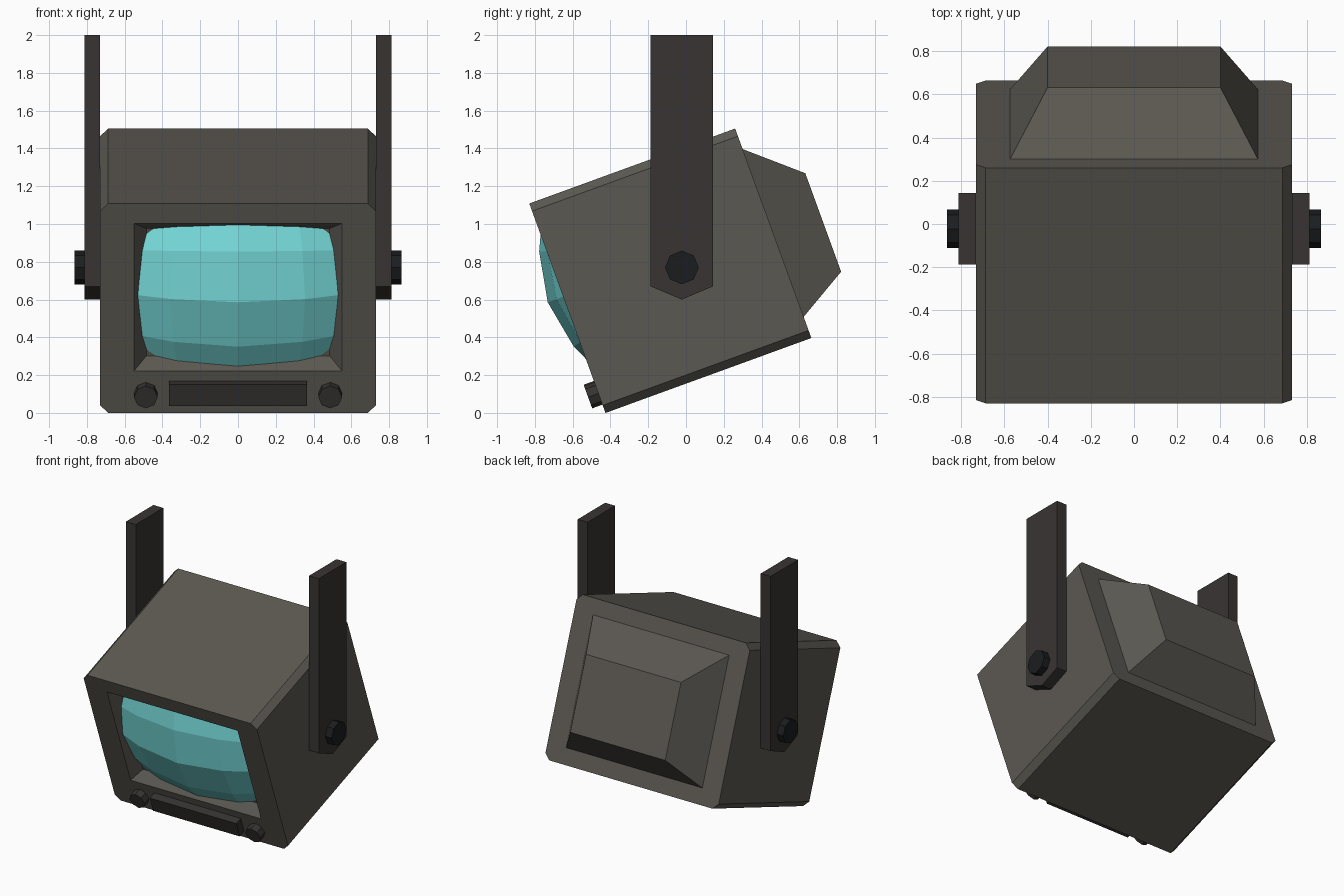
import bpy, bmesh, math

if "Cube" in bpy.data.objects:
    bpy.data.objects.remove(bpy.data.objects["Cube"])

TILT, CENTRE = math.radians(20), (0, -0.083, 0.7525)


def material(name, rgb):
    m = bpy.data.materials.new(name)
    m.diffuse_color = (*rgb, 1)
    m.use_nodes = True
    m.node_tree.nodes["Principled BSDF"].inputs["Base Color"].default_value = m.diffuse_color
    return m


CASE = material("case_grey", (0.105, 0.098, 0.083))
STEEL = material("bracket_grey", (0.04, 0.034, 0.033))
DARK = material("control_grey", (0.035, 0.033, 0.03))
BLACK = material("bolt_black", (0.011, 0.012, 0.013))
GLASS = material("screen_cyan", (0.2, 0.76, 0.76))


def finish(name, bm, mat, tilted):
    bmesh.ops.recalc_face_normals(bm, faces=bm.faces)
    me = bpy.data.meshes.new(name)
    bm.to_mesh(me)
    bm.free()
    me.materials.append(mat)
    ob = bpy.data.objects.new(name, me)
    bpy.context.collection.objects.link(ob)
    if tilted:
        ob.location, ob.rotation_euler = CENTRE, (TILT, 0, 0)
    return ob


def join_rings(bm, a, b):
    n = len(a)
    for i in range(n):
        bm.faces.new((a[i], a[(i + 1) % n], b[(i + 1) % n], b[i]))


def loft(name, ring_a, ring_b, mat, tilted=True):
    bm = bmesh.new()
    a, b = ([bm.verts.new(p) for p in r] for r in (ring_a, ring_b))
    join_rings(bm, a, b)
    bm.faces.new(a)
    bm.faces.new(b)
    return finish(name, bm, mat, tilted)


def rect(x, y, z0, z1):
    return [(x, y, z1), (x, y, z0), (-x, y, z0), (-x, y, z1)]


def octagon(r):
    return [(r * math.cos(i * math.pi / 4), r * math.sin(i * math.pi / 4)) for i in range(8)]


# Case: chamfered box with a tapered screen recess in the front
W, D, H, C = 0.73, 0.58, 0.59, 0.043
outline = [(W, H - C), (W, C - H), (W - C, -H), (C - W, -H),
           (-W, C - H), (-W, H - C), (C - W, H), (W - C, H)]
bm = bmesh.new()
front, back = ([bm.verts.new((x, y, z)) for x, z in outline] for y in (-D, D))
hole = [bm.verts.new(p) for p in rect(0.55, -D, -0.353, 0.477)]
floor = [bm.verts.new(p) for p in rect(0.485, -0.50, -0.297, 0.42)]
join_rings(bm, front, back)
join_rings(bm, hole, floor)
bm.faces.new(back)
bm.faces.new(floor)
for i in range(4):
    a, b, c = front[2 * i], front[2 * i + 1], front[(2 * i + 2) % 8]
    bm.faces.new((a, b, hole[(i + 1) % 4], hole[i]))
    bm.faces.new((b, c, hole[(i + 1) % 4]))
finish("case", bm, CASE, True)

# Rear tube housing
loft("rear_housing", rect(0.575, D - 0.002, -0.472, 0.476), rect(0.40, 0.848, -0.314, 0.241), CASE)

# Bulging screen: 4 x 4 facets on a shallow dome
steps = (-1, -0.67, 0, 0.67, 1)
bm = bmesh.new()
grid = []
for b in steps:
    row = []
    for a in steps:
        x = a * (0.53 - 0.045 * b * b)
        z = b * (0.40 - 0.04 * a * a)
        y = -0.667 + 0.11 * ((x / 0.53) ** 2 + (z / 0.40) ** 2)
        row.append(bm.verts.new((x, y, z + 0.065)))
    grid.append(row)
for j in range(4):
    for i in range(4):
        bm.faces.new((grid[j][i], grid[j][i + 1], grid[j + 1][i + 1], grid[j + 1][i]))
screen = finish("screen", bm, GLASS, True)
if screen.data.polygons[0].normal.y > 0:
    screen.data.flip_normals()

# Control bar under the screen
loft("control_bar", rect(0.365, -0.57, -0.53, -0.41), rect(0.365, -0.637, -0.53, -0.41), DARK)

# Knobs, hanging brackets and pivot bolts on both sides
strap = [(-0.188, 2.0), (0.143, 2.0), (0.143, 0.67), (-0.022, 0.60), (-0.188, 0.67)]
for s, side in ((-1, "left"), (1, "right")):
    loft("knob_" + side,
         *[[(s * 0.488 + x, y, z - 0.48) for x, z in octagon(0.063)] for y in (-0.57, -0.638)], DARK)
    loft("bracket_" + side, *[[(s * x, y, z) for y, z in strap] for x in (0.73, 0.813)], STEEL, False)
    loft("bolt_" + side,
         *[[(s * x, y - 0.022, z + 0.77) for y, z in octagon(0.089)] for x in (0.80, 0.866)], BLACK, False)
